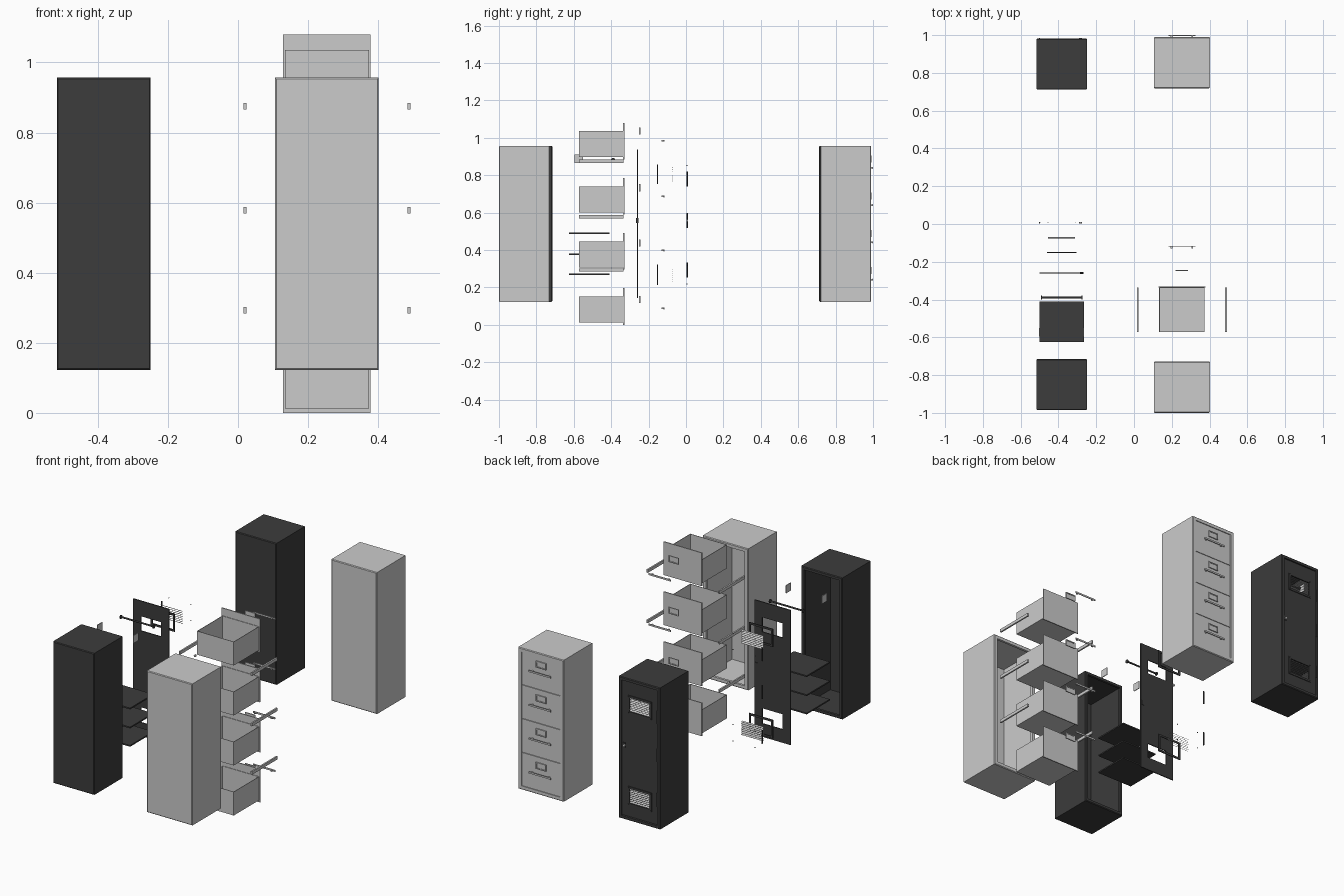
import bpy, bmesh, math
from mathutils import Matrix, Vector

if "Cube" in bpy.data.objects:
    bpy.data.objects.remove(bpy.data.objects["Cube"])

dark = bpy.data.materials.new("dark_steel")
dark.diffuse_color = (0.045, 0.045, 0.045, 1)
dark.use_nodes = True
dark.node_tree.nodes["Principled BSDF"].inputs["Base Color"].default_value = dark.diffuse_color


def finish(name, bm, mat=None, smooth=False):
    bmesh.ops.recalc_face_normals(bm, faces=bm.faces)
    me = bpy.data.meshes.new(name)
    bm.to_mesh(me)
    bm.free()
    ob = bpy.data.objects.new(name, me)
    bpy.context.collection.objects.link(ob)
    if mat:
        me.materials.append(mat)
    if smooth:
        for p in me.polygons:
            p.use_smooth = len(p.vertices) == 4
    return ob


def add_box(bm, x0, x1, y0, y1, z0, z1, rx=0):
    c = Vector(((x0 + x1) / 2, (y0 + y1) / 2, (z0 + z1) / 2))
    m = Matrix.Translation(c) @ Matrix.Rotation(rx, 4, 'X') @ Matrix.Diagonal((x1 - x0, y1 - y0, z1 - z0, 1))
    bmesh.ops.create_cube(bm, size=1, matrix=m)


def box(name, *dims, mat=None):
    bm = bmesh.new()
    add_box(bm, *dims)
    return finish(name, bm, mat)


def add_cyl(bm, c, r, length, axis, n=12):
    rot = {'X': Matrix.Rotation(math.pi / 2, 4, 'Y'), 'Y': Matrix.Rotation(math.pi / 2, 4, 'X'),
           'Z': Matrix.Identity(4)}[axis]
    bmesh.ops.create_cone(bm, cap_ends=True, segments=n, radius1=r, radius2=r, depth=length,
                          matrix=Matrix.Translation(c) @ rot)


def rect_loft(name, x0, x1, z0, z1, steps, closed=False, mat=None):
    """Nested rectangles (inset, y) joined into a shell or a closed frame."""
    bm = bmesh.new()
    rings = []
    for i, y in steps:
        rings.append([bm.verts.new(p) for p in ((x0 + i, y, z0 + i), (x1 - i, y, z0 + i),
                                                (x1 - i, y, z1 - i), (x0 + i, y, z1 - i))])
    pairs = list(zip(rings, rings[1:]))
    if closed:
        pairs.append((rings[-1], rings[0]))
    else:
        bm.faces.new(rings[0])
        bm.faces.new(rings[-1])
    for a, b in pairs:
        for k in range(4):
            j = (k + 1) % 4
            bm.faces.new((a[k], a[j], b[j], b[k]))
    return finish(name, bm, mat)


def frame(name, x0, x1, z0, z1, y0, y1, w, mat=None):
    return rect_loft(name, x0, x1, z0, z1, [(0, y0), (0, y1), (w, y1), (w, y0)], True, mat)


def body(name, x0, x1, yb, yf, lip, mat=None):
    e, w = .004, .006
    return rect_loft(name, x0, x1, .123, .957,
                     [(e, yb), (0, yb + e), (0, yf - e), (e, yf), (lip, yf), (lip, yf - .014),
                      (w, yf - .014), (w, yb + w)], mat=mat)


LX = -.383   # locker centre
FX = .2535   # file cabinet centre
VENTS = ((.752, .858), (.212, .322))


def locker(tag, y):
    body(tag + "_locker_body", LX - .134, LX + .134, y['body'] - .27, y['body'], .018, dark)
    # door with two vent openings
    xs = (LX - .117, LX - .066, LX + .066, LX + .117)
    zs = (.144, .222, .312, .762, .848, .938)
    bm = bmesh.new()
    g = [[bm.verts.new((x, y['door'], z)) for z in zs] for x in xs]
    for i in range(3):
        for j in range(5):
            if i == 1 and j in (1, 3):
                continue
            bm.faces.new((g[i][j], g[i + 1][j], g[i + 1][j + 1], g[i][j + 1]))
    door = finish(tag + "_door", bm, dark)
    s = door.modifiers.new("thickness", 'SOLIDIFY')
    s.thickness, s.offset = .006, 0
    # vents: frame, louvres and rivets
    for k, (z0, z1) in enumerate(VENTS):
        frame(f"{tag}_vent_frame_{k}", LX - .078, LX + .078, z0, z1, y['frame'] - .002, y['frame'] + .003, .012, dark)
        bm = bmesh.new()
        n = 8
        for i in range(n):
            z = z0 + .012 + (z1 - z0 - .024) * (i + .5) / n
            add_box(bm, LX - .071, LX + .071, y['louvre'] - .0045, y['louvre'] + .0045, z - .0006, z + .0006,
                    -math.radians(40))
        finish(f"{tag}_vent_louvres_{k}", bm)
        bm = bmesh.new()
        for x in (LX - .072, LX + .072):
            for z in (z0 + .006, z1 - .006):
                add_cyl(bm, (x, y['rivet'], z), .0025, .004, 'Y', 8)
        finish(f"{tag}_vent_rivets_{k}", bm, dark)
    # hinges and lock
    bm = bmesh.new()
    for z in (.78, .557, .293):
        add_cyl(bm, (LX - .117, y['rivet'], z), .004, .08, 'Z', 10)
    finish(tag + "_hinges", bm, dark, True)
    bm = bmesh.new()
    add_cyl(bm, (LX + .1, y['rivet'], .557), .007, .008, 'Y', 16)
    finish(tag + "_lock_cylinder", bm, None, True)
    box(tag + "_latch_plate", LX + .096, LX + .112, y['door'] - .006, y['door'] + .006, .545, .572, mat=dark)
    # shelves
    for k, z in enumerate(y['shelf_z']):
        box(f"{tag}_shelf_{k}", LX - .117, LX + .117, y['shelf'], y['shelf'] + .215, z - .004, z + .004, mat=dark)
    # hanging rod and its wall plates
    bm = bmesh.new()
    c = (LX, y['rod'], .882)
    add_cyl(bm, c, .005, .214, 'X', 16)
    for sx in (-.107, .107):
        add_cyl(bm, (LX + sx, y['rod'], .882), .011, .005, 'X', 16)
    finish(tag + "_hanging_rod", bm, dark, True)
    for sx in (-1, 1):
        x = LX + sx * y['plate_x']
        box(f"{tag}_rod_plate_{'left' if sx < 0 else 'right'}", x - .002, x + .002,
            y['plate'] - .023, y['plate'] + .023, .864, .91)


def file_cabinet(tag, y):
    body(tag + "_cabinet_body", FX - .148, FX + .148, y['body'] - .272, y['body'], .022)
    for k in range(4):
        b, yf = y['base'][k], y['front']
        # drawer: front panel and open tray
        box(f"{tag}_drawer_front_{k}", FX - .125, FX + .125, yf - .006, yf, b, b + .196)
        bm = bmesh.new()
        xa, xb, ya, yb, za, zb, t = FX - .12, FX + .12, yf - .243, yf - .006, b + .012, b + .151, .003
        add_box(bm, xa, xb, ya, yb, za, za + t)
        add_box(bm, xa, xa + t, ya, yb, za, zb)
        add_box(bm, xb - t, xb, ya, yb, za, zb)
        add_box(bm, xa, xb, ya, ya + t, za, zb)
        add_box(bm, xa, xb, yb - t, yb, za, zb)
        finish(f"{tag}_drawer_tray_{k}", bm)
        # label holder
        z, yl = y['label_z'][k], y['label']
        frame(f"{tag}_label_holder_{k}", FX - .033, FX + .033, z - .019, z + .019, yl - .003, yl + .003, .006)
        box(f"{tag}_label_card_{k}", FX - .029, FX + .029, yl - .002, yl, z - .015, z + .015)
        # pull handle
        z, yh = y['handle_z'][k], y['handle']
        bm = bmesh.new()
        add_box(bm, FX - .072, FX + .072, yh - .004, yh, z - .005, z + .005)
        for sx in (-.055, .055):
            add_box(bm, FX + sx - .004, FX + sx + .004, yh - .014, yh - .003, z - .004, z + .004)
        finish(f"{tag}_handle_{k}", bm)
    # drawer slides
    for k, z in enumerate(y['slide_z']):
        for sx in (-1, 1):
            x = FX + sx * .0045 + sx * y['slide_x']
            frame_y = y['front'] - .243
            box(f"{tag}_slide_{k}_{'left' if sx < 0 else 'right'}", x - .0045, x + .0045,
                frame_y, frame_y + .238, z - .009, z + .009)


# assembled pair at the rear
locker("assembled", dict(body=.982, door=.972, frame=.976, louvre=.973, rivet=.98, shelf=.73,
                         shelf_z=(.33, .5, .67), rod=.845, plate=.845, plate_x=.124))
bases = [.144 + .199 * k for k in range(4)]
file_cabinet("assembled", dict(body=.99, front=.985, base=bases, label=.988, handle=1.0,
                               label_z=[b + .146 for b in bases], handle_z=[b + .098 for b in bases],
                               slide_z=[b - .002 for b in bases[1:]], slide_x=.127))

# exploded pair at the front
locker("exploded", dict(body=-.715, door=-.26, frame=-.152, louvre=-.072, rivet=.006, shelf=-.625,
                        shelf_z=(.27, .378, .49), rod=-.39, plate=-.573, plate_x=.117))
bases = [.2947 * k for k in range(4)]
file_cabinet("exploded", dict(body=-.728, front=-.33, base=bases, label=-.247, handle=-.116,
                              label_z=(.136, .437, .733, 1.037), handle_z=(.088, .398, .687, .984),
                              slide_z=(.293, .578, .875), slide_x=.2295))
